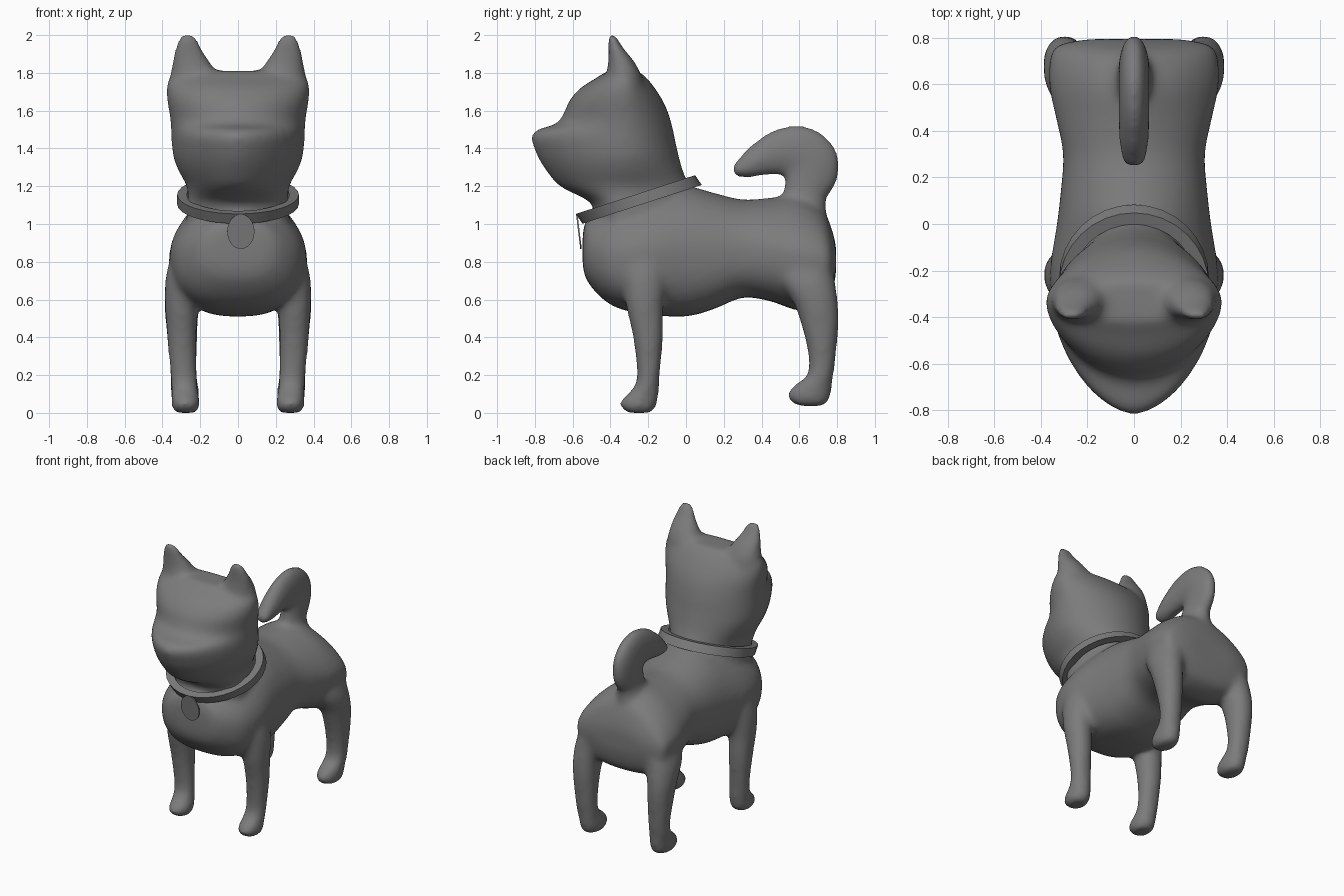
import bpy, bmesh, math
from mathutils import Vector, Matrix

if "Cube" in bpy.data.objects:
    bpy.data.objects.remove(bpy.data.objects["Cube"], do_unlink=True)

SIDES = 32   # points around each cross-section
STEPS = 4    # interpolated sections between two given ones

grey = bpy.data.materials.new("plain grey")
grey.use_nodes = True
grey.diffuse_color = (0.2, 0.2, 0.2, 1)
grey.node_tree.nodes["Principled BSDF"].inputs["Base Color"].default_value = grey.diffuse_color


def smooth_rows(rows):
    """Catmull-Rom interpolation of section rows."""
    result = []
    last = len(rows) - 1
    for i in range(last):
        before, start, end, after = rows[max(i - 1, 0)], rows[i], rows[i + 1], rows[min(i + 2, last)]
        for step in range(STEPS):
            t = step / STEPS
            result.append([
                b + t * ((c - a) / 2 + t * ((a - 2.5 * b + 2 * c - d / 2)
                                            + t * (1.5 * (b - c) + (d - a) / 2)))
                for a, b, c, d in zip(before, start, end, after)])
    result.append(rows[-1])
    return result


def signed_power(value, exponent):
    return math.copysign(abs(value) ** exponent, value)


def ring(center, across, along, power=2, other_along=None, other_power=None):
    """Superellipse; the negative half of 'along' may have its own depth and power."""
    points = []
    for i in range(SIDES):
        angle = math.tau * i / SIDES
        c, s = math.cos(angle), math.sin(angle)
        n, depth = power, along
        if s < 0 and other_along is not None:
            n, depth = other_power, other_along
        points.append(Vector(center) + Vector(across) * signed_power(c, 2 / n)
                      + Vector(depth) * signed_power(s, 2 / n))
    return points


def loft(bm, rings):
    """Skin a list of rings into a closed shell."""
    loops = [[bm.verts.new(p) for p in points] for points in rings]
    faces = [bm.faces.new(loops[0]), bm.faces.new(loops[-1])]
    for low, high in zip(loops, loops[1:]):
        for i in range(SIDES):
            j = (i + 1) % SIDES
            faces.append(bm.faces.new((low[i], low[j], high[j], high[i])))
    bmesh.ops.recalc_face_normals(bm, faces=faces)


def finish(name, bm):
    mesh = bpy.data.meshes.new(name)
    bm.to_mesh(mesh)
    bm.free()
    mesh.materials.append(grey)
    obj = bpy.data.objects.new(name, mesh)
    bpy.context.scene.collection.objects.link(obj)
    return obj


body = bmesh.new()

# torso: y, bottom, top, half width, roundness of the back
torso = [(-.548, .8, .92, .1, 2), (-.53, .71, 1.02, .2, 2), (-.45, .61, 1.07, .295, 1.9),
         (-.35, .55, 1.12, .347, 1.85), (-.2, .52, 1.17, .362, 1.8), (0, .51, 1.2, .332, 1.9),
         (.15, .55, 1.165, .315, 2), (.3, .61, 1.13, .305, 1.95), (.45, .59, 1.14, .335, 1.7),
         (.6, .54, 1.15, .366, 1.55), (.72, .57, 1.08, .36, 1.6), (.77, .63, .98, .325, 1.75),
         (.795, .74, .88, .2, 2)]
torso_rings = []
for y, low, top, width, roundness in smooth_rows(torso):
    half = (top - low) / 2
    torso_rings.append(ring((0, y, low + half), (width, 0, 0), (0, 0, half), roundness, (0, 0, half), 2.6))
loft(body, torso_rings)

# neck and head: z, front, back, half width, front roundness
HEAD_Y = -.33
head = [(.9, -.45, .08, .26, 2), (1.08, -.49, .07, .272, 2), (1.13, -.53, .05, .265, 2),
        (1.2, -.67, .02, .272, 1.8), (1.28, -.74, -.015, .315, 1.75), (1.35, -.785, -.035, .343, 1.7),
        (1.4, -.805, -.047, .35, 1.7), (1.45, -.822, -.058, .354, 1.7), (1.495, -.8, -.066, .355, 1.7),
        (1.53, -.69, -.076, .358, 1.8), (1.58, -.65, -.09, .363, 1.9), (1.65, -.62, -.12, .376, 2),
        (1.72, -.56, -.165, .382, 2), (1.77, -.48, -.205, .367, 2), (1.81, -.42, -.25, .31, 2)]
loft(body, [ring((0, HEAD_Y, z), (w, 0, 0), (0, back - HEAD_Y, 0), 1.9, (0, HEAD_Y - front, 0), n)
            for z, front, back, w, n in smooth_rows(head)])

# tail: y, z, radius, half thickness
tail = smooth_rows([(.6, 1, .15, .12), (.62, 1.1, .125, .09), (.63, 1.17, .115, .072),
                    (.658, 1.25, .145, .067), (.657, 1.33, .155, .066), (.6, 1.385, .14, .066),
                    (.5, 1.38, .125, .066), (.41, 1.35, .098, .065), (.33, 1.31, .07, .062),
                    (.25, 1.275, .03, .045)])
tail_rings = []
for i, (y, z, radius, half) in enumerate(tail):
    a, b = tail[max(i - 1, 0)], tail[min(i + 1, len(tail) - 1)]
    direction = Vector((0, b[0] - a[0], b[1] - a[1])).normalized()
    tail_rings.append(ring((0, y, z), (half, 0, 0), direction.cross(Vector((1, 0, 0))) * radius))
loft(body, tail_rings)

# limbs and ears: z, front, back, inner x, outer x
front_leg = [(.92, -.3, -.14, .12, .29), (.83, -.34, -.1, .14, .35), (.74, -.345, -.1, .17, .38),
             (.64, -.33, -.11, .2, .388), (.55, -.315, -.12, .213, .386), (.42, -.285, -.12, .218, .378),
             (.3, -.268, -.128, .22, .368), (.18, -.26, -.14, .215, .357), (.12, -.29, -.142, .21, .353),
             (.07, -.345, -.147, .203, .352), (.03, -.35, -.157, .203, .352), (0, -.31, -.18, .22, .335)]
hind_leg = [(.9, .54, .71, .12, .27), (.82, .5, .765, .14, .335), (.7, .5, .79, .17, .383),
            (.58, .57, .805, .2, .39), (.48, .605, .81, .212, .383), (.36, .637, .8, .215, .373),
            (.26, .65, .79, .218, .363), (.19, .635, .78, .215, .36), (.15, .575, .775, .21, .357),
            (.1, .535, .77, .205, .355), (.06, .55, .755, .21, .35), (.035, .6, .73, .225, .335)]
ear = [(1.66, -.4, -.25, .14, .34), (1.74, -.42, -.23, .12, .355), (1.8, -.42, -.24, .115, .356),
       (1.87, -.412, -.28, .155, .347), (1.93, -.412, -.33, .19, .335),
       (1.98, -.415, -.36, .213, .321), (2.008, -.412, -.38, .235, .3)]
for side in (-1, 1):
    for rows in (front_leg, hind_leg, ear):
        loft(body, [ring((side * (inner + outer) / 2, (front + back) / 2, z),
                         ((outer - inner) / 2, 0, 0), (0, (back - front) / 2, 0), 2.1)
                    for z, front, back, inner, outer in smooth_rows(rows)])

# fuse the shells into one soft skin
dog = finish("dog_body", body)
fuse = dog.modifiers.new("fuse", 'REMESH')
fuse.mode = 'VOXEL'
fuse.voxel_size = .016
fuse.use_smooth_shade = True
soften = dog.modifiers.new("soften", 'SMOOTH')
soften.factor = .5
soften.iterations = 22

# collar: flat band leaning forward, tilted up to the nape
collar = bmesh.new()
profile = [(.28, -.03), (.332, -.03), (.332, .03), (.28, .03)]
loops = []
for i in range(SIDES):
    angle = math.tau * i / SIDES
    loops.append([collar.verts.new((r * math.cos(angle) * .97, r * math.sin(angle) - .3 * z, z))
                  for r, z in profile])
for i in range(SIDES):
    here, there = loops[i], loops[(i + 1) % SIDES]
    for k in range(4):
        m = (k + 1) % 4
        collar.faces.new((here[k], there[k], there[m], here[m]))
bmesh.ops.recalc_face_normals(collar, faces=collar.faces)
band = finish("collar", collar)
band.location = (0, -.25, 1.13)
band.rotation_euler = (math.radians(18), 0, 0)

# name tag hanging from the front of the collar
tag = bmesh.new()
bmesh.ops.create_cone(tag, cap_ends=True, segments=SIDES, radius1=1, radius2=1, depth=1,
                      matrix=Matrix.Rotation(math.radians(97), 4, 'X') @ Matrix.Diagonal((.072, .092, .008, 1)))
disc = finish("collar_tag", tag)
disc.location = (.015, -.567, .96)

# keep hard edges on the collar parts
for obj in bpy.context.selected_objects:
    obj.select_set(False)
for obj in (band, disc):
    obj.select_set(True)
bpy.context.view_layer.objects.active = band
bpy.ops.object.shade_smooth_by_angle(angle=math.radians(30))
